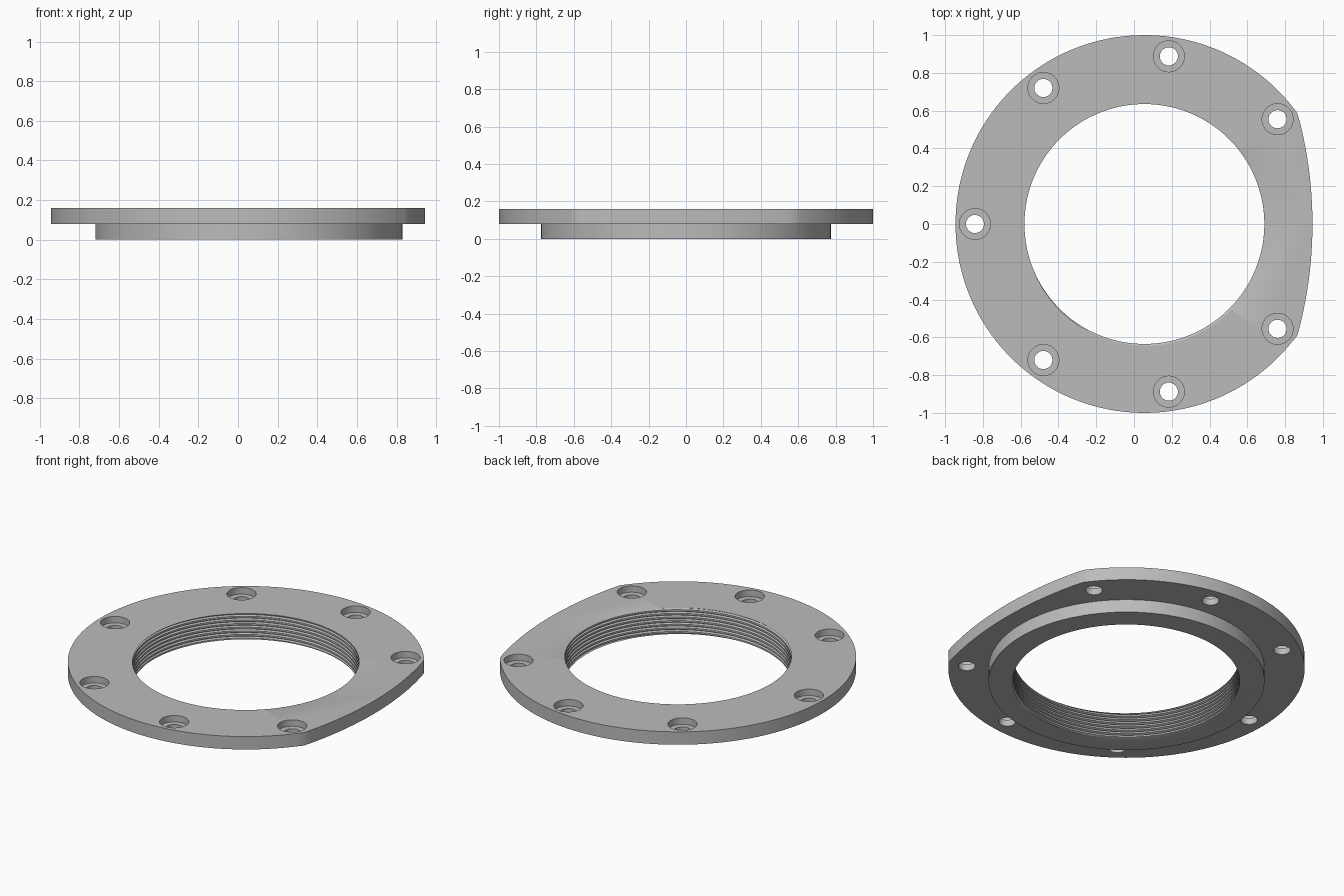
import bpy, bmesh
from math import sin, cos, pi, radians, atan2, asin

if "Cube" in bpy.data.objects:
    bpy.data.objects.remove(bpy.data.objects["Cube"])

CX = 0.055          # axis of the ring
TOP, STEP = 0.16, 0.08
SEG = 144

steel = bpy.data.materials.new("grey metal")
steel.use_nodes = True
steel.diffuse_color = (0.5, 0.5, 0.5, 1)
steel.node_tree.nodes["Principled BSDF"].inputs["Base Color"].default_value = (0.5, 0.5, 0.5, 1)


def finish(name, bm):
    bmesh.ops.recalc_face_normals(bm, faces=bm.faces)
    mesh = bpy.data.meshes.new(name)
    bm.to_mesh(mesh)
    bm.free()
    mesh.materials.append(steel)
    ob = bpy.data.objects.new(name, mesh)
    bpy.context.collection.objects.link(ob)
    return ob


def arc(cx, cy, r, a0, a1, n):
    return [(cx + r * cos(a0 + (a1 - a0) * i / n), cy + r * sin(a0 + (a1 - a0) * i / n)) for i in range(n)]


def prism(name, outline, z0, z1):
    bm = bmesh.new()
    face = bm.faces.new([bm.verts.new((x, y, z0)) for x, y in outline])
    ext = bmesh.ops.extrude_face_region(bm, geom=[face])["geom"]
    for v in ext:
        if isinstance(v, bmesh.types.BMVert):
            v.co.z = z1
    return finish(name, bm)


def disc(name, x, y, r, z0, z1, n=SEG):
    return prism(name, arc(x, y, r, 0, 2 * pi, n), z0, z1)


def boolean(target, other, operation):
    mod = target.modifiers.new(operation.lower(), "BOOLEAN")
    mod.operation, mod.solver, mod.object = operation, "EXACT", other
    bpy.context.view_layer.objects.active = target
    bpy.ops.object.modifier_apply(modifier=mod.name)
    bpy.data.objects.remove(other)


def threaded_core(r, depth, pitch, turns, z0):
    """Closed helical plug used to cut the threaded bore."""
    profile = [(0, 0), (0.45, 0), (0.68, depth), (0.77, depth)]
    k = len(profile)
    bm = bmesh.new()
    grid = []
    for i in range(k * turns + k):
        t, d = profile[i % k]
        row = []
        for j in range(SEG):
            a = 2 * pi * j / SEG
            z = z0 + pitch * (i // k + t + j / SEG)
            row.append(bm.verts.new((CX + (r + d) * cos(a), (r + d) * sin(a), z)))
        grid.append(row)

    def vert(i, j):
        return grid[i][j] if j < SEG else grid[i + k][0]

    for i in range(k * turns - 1):
        for j in range(SEG):
            bm.faces.new((vert(i, j), vert(i, j + 1), vert(i + 1, j + 1), vert(i + 1, j)))
    # close both ends with fans
    mid = z0 + pitch * turns / 2
    rims = [e for e in bm.edges if len(e.link_faces) == 1]
    for low in (True, False):
        hub = bm.verts.new((CX, 0, z0 - pitch if low else z0 + pitch * (turns + 2)))
        for e in rims:
            if (e.verts[0].co.z < mid) == low:
                bm.faces.new((*e.verts, hub))
    bmesh.ops.delete(bm, geom=[v for v in bm.verts if not v.link_faces], context="VERTS")
    return finish("bore_cutter", bm)


# flange outline: full circle with its +x side trimmed by a flatter arc
corner = (0.865, 0.59)
a = atan2(corner[1], corner[0] - CX)
R2 = 2.215
b = asin(corner[1] / R2)
outline = arc(CX, 0, 1, a, 2 * pi - a, 120) + arc(0.945 - R2, 0, R2, -b, b, 24)
ring = prism("flange_ring", outline, STEP, TOP)

# lower hub
boolean(ring, disc("hub", CX, 0, 0.775, 0, STEP + 0.01), "UNION")

# threaded bore
boolean(ring, threaded_core(0.635, 0.012, 0.0225, 12, -0.055), "DIFFERENCE")

# counterbored screw holes
for deg in (180, 126.6, 81.7, 38.2, -38.2, -81.7, -126.6):
    x, y = CX + 0.897 * cos(radians(deg)), 0.897 * sin(radians(deg))
    boolean(ring, disc("screw_hole", x, y, 0.048, 0, 0.3, 40), "DIFFERENCE")
    boolean(ring, disc("counterbore", x, y, 0.082, TOP - 0.04, 0.3, 48), "DIFFERENCE")

bpy.ops.object.select_all(action="DESELECT")
ring.select_set(True)
bpy.context.view_layer.objects.active = ring
bpy.ops.object.shade_smooth_by_angle(angle=radians(30))
